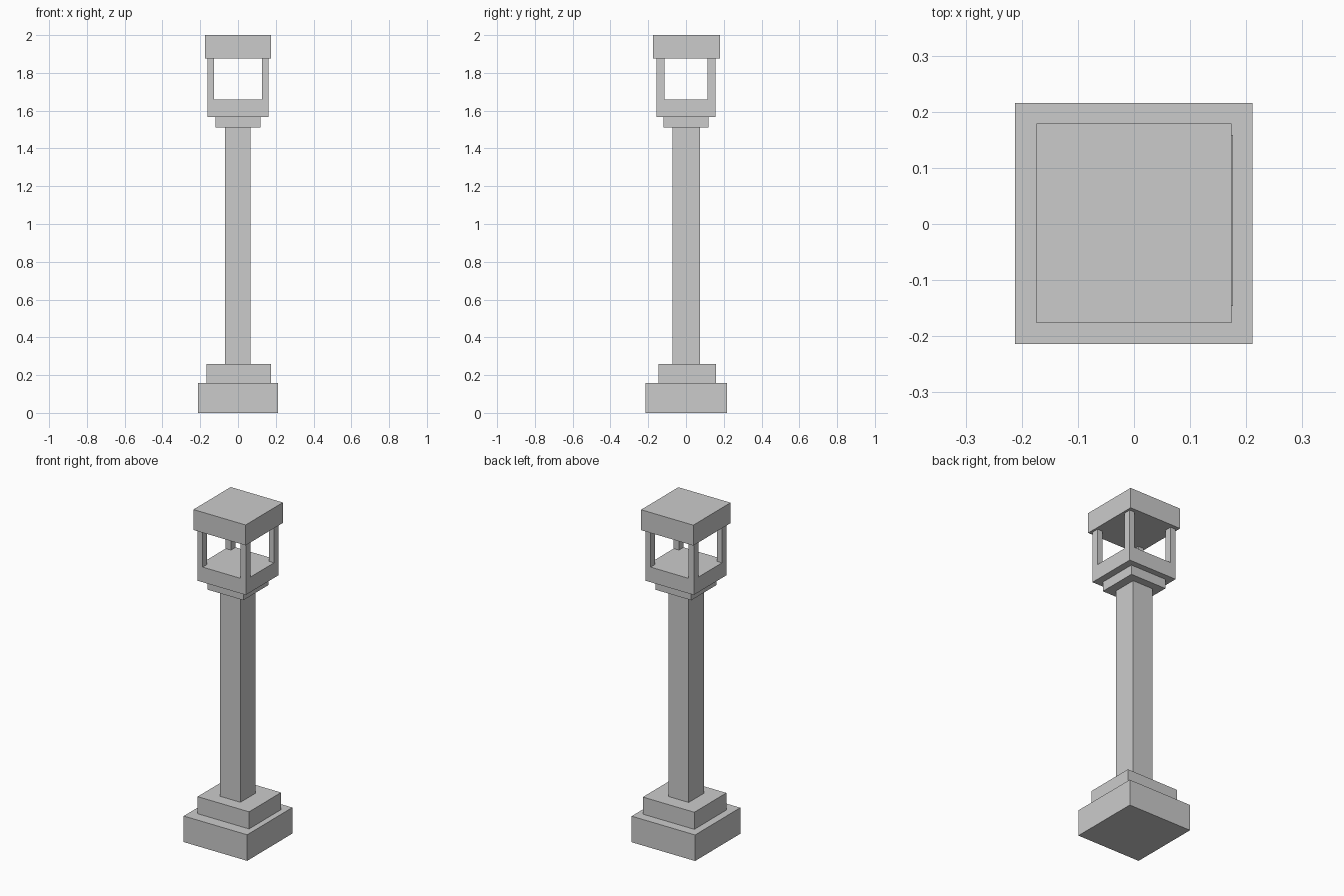
import bpy

if "Cube" in bpy.data.objects:
    bpy.data.objects.remove(bpy.data.objects["Cube"])


def box(name, x0, x1, y0, y1, z0, z1):
    """Axis-aligned block given by its extents."""
    bpy.ops.mesh.primitive_cube_add(
        size=1, location=((x0 + x1) / 2, (y0 + y1) / 2, (z0 + z1) / 2))
    ob = bpy.context.object
    ob.name = name
    ob.scale = (x1 - x0, y1 - y0, z1 - z0)
    bpy.ops.object.transform_apply(location=False, rotation=False, scale=True)
    return ob


# Stepped foot
box("base", -0.212, 0.211, -0.214, 0.216, 0, 0.157)
box("plinth", -0.167, 0.176, -0.146, 0.159, 0.157, 0.26)

# Column and collar
box("shaft", -0.069, 0.067, -0.072, 0.073, 0.26, 1.51)
box("collar", -0.119, 0.119, -0.119, 0.12, 1.51, 1.567)

# Lantern floor
X, Y = 0.161, 0.156
box("lantern_floor", -X, X, -Y, Y, 1.567, 1.658)

# Four corner posts, flush with the floor edges
PX, PY = 0.035, 0.043
for side, xs in (("left", (-X, -X + PX)), ("right", (X - PX, X))):
    for end, ys in (("front", (-Y, -Y + PY)), ("back", (Y - PY, Y))):
        box(f"{end}_{side}_post", *xs, *ys, 1.658, 1.877)

# Roof slab
box("roof", -0.174, 0.174, -0.176, 0.179, 1.877, 2.0)
